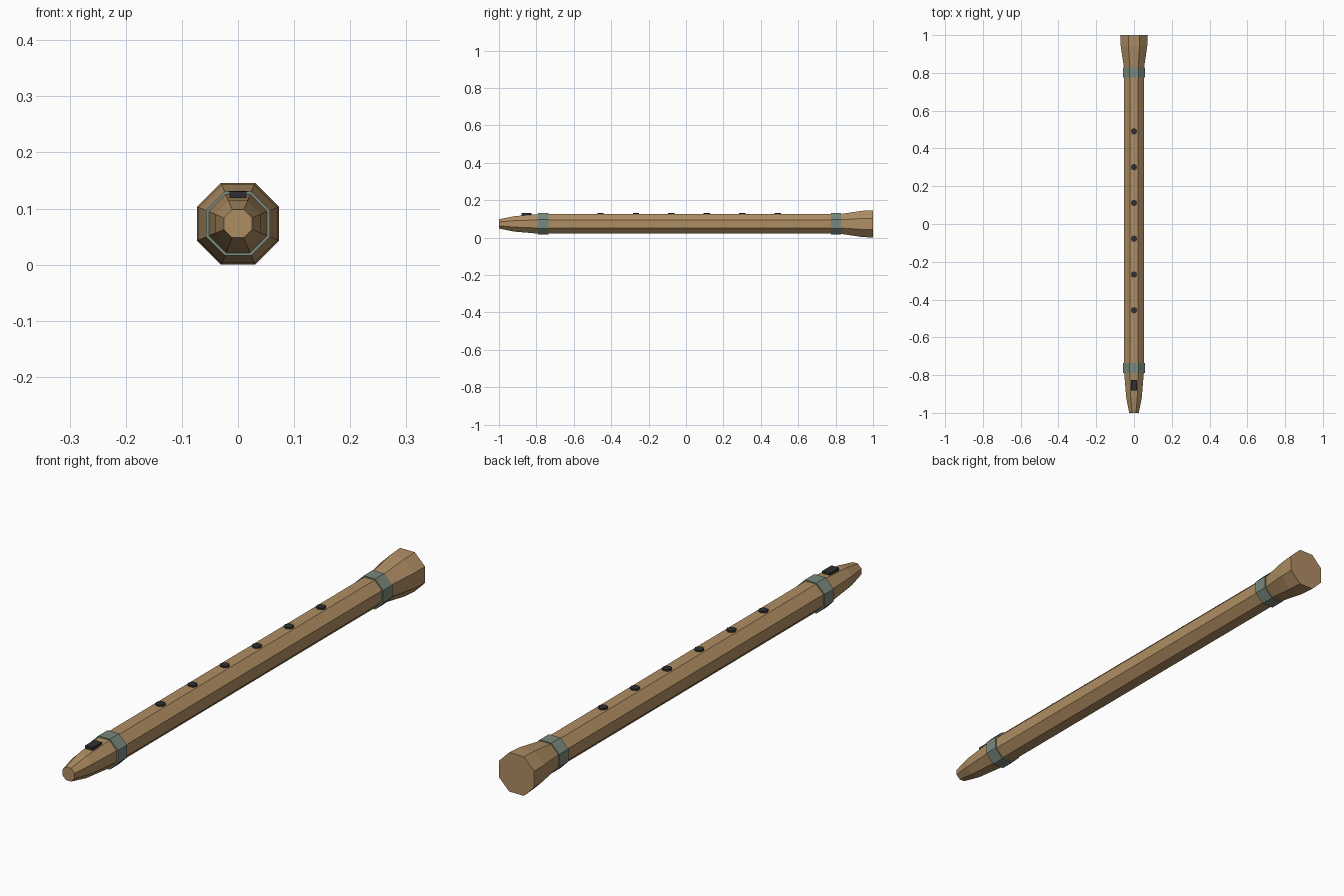
import bpy, bmesh, math

if "Cube" in bpy.data.objects:
    bpy.data.objects.remove(bpy.data.objects["Cube"])

ZC = 0.073  # height of the flute axis


def material(name, rgb):
    m = bpy.data.materials.new(name)
    m.diffuse_color = (*rgb, 1)
    m.use_nodes = True
    m.node_tree.nodes["Principled BSDF"].inputs["Base Color"].default_value = m.diffuse_color
    return m


wood = material("warm_wood", (0.43, 0.27, 0.125))
band = material("grey_green_band", (0.19, 0.25, 0.20))
dark = material("dark_hole", (0.03, 0.03, 0.03))


def finish(name, bm, mat):
    bmesh.ops.recalc_face_normals(bm, faces=bm.faces)
    me = bpy.data.meshes.new(name)
    bm.to_mesh(me)
    bm.free()
    me.materials.append(mat)
    ob = bpy.data.objects.new(name, me)
    bpy.context.collection.objects.link(ob)
    return ob


def octagon_loft(name, profile, mat):
    """Octagonal solid along y; profile is (y, half width across flats)."""
    bm = bmesh.new()
    rings = []
    for y, a in profile:
        r = a / math.cos(math.pi / 8)
        rings.append([bm.verts.new((r * math.cos((i + .5) * math.pi / 4), y,
                                    ZC + r * math.sin((i + .5) * math.pi / 4)))
                      for i in range(8)])
    for p, q in zip(rings, rings[1:]):
        for i in range(8):
            j = (i + 1) % 8
            bm.faces.new((p[i], p[j], q[j], q[i]))
    bm.faces.new(rings[0])
    bm.faces.new(rings[-1])
    return finish(name, bm, mat)


# Wooden tube with tapered mouthpiece and flared bell
octagon_loft("flute_body", [(-1, .025), (-.92, .041), (-.79, .052),
                            (.82, .052), (.94, .070), (1, .073)], wood)

# Bands at both ends of the tube
for name, y in (("mouthpiece_band", -.763), ("bell_band", .802)):
    octagon_loft(name, [(y - .027, .057), (y + .027, .057)], band)

# Finger holes as thin dark discs
for k in range(6):
    bm = bmesh.new()
    bmesh.ops.create_cone(bm, cap_ends=True, segments=8, radius1=.017,
                          radius2=.017, depth=.009)
    bmesh.ops.translate(bm, verts=bm.verts, vec=(0, -.457 + .1895 * k, .1265))
    finish(f"finger_hole_{k + 1}", bm, dark)

# Sound window on the mouthpiece
bm = bmesh.new()
bmesh.ops.create_cube(bm, size=1)
bmesh.ops.scale(bm, verts=bm.verts, vec=(.031, .055, .011))
bmesh.ops.translate(bm, verts=bm.verts, vec=(0, -.853, .1247))
finish("sound_window", bm, dark)
